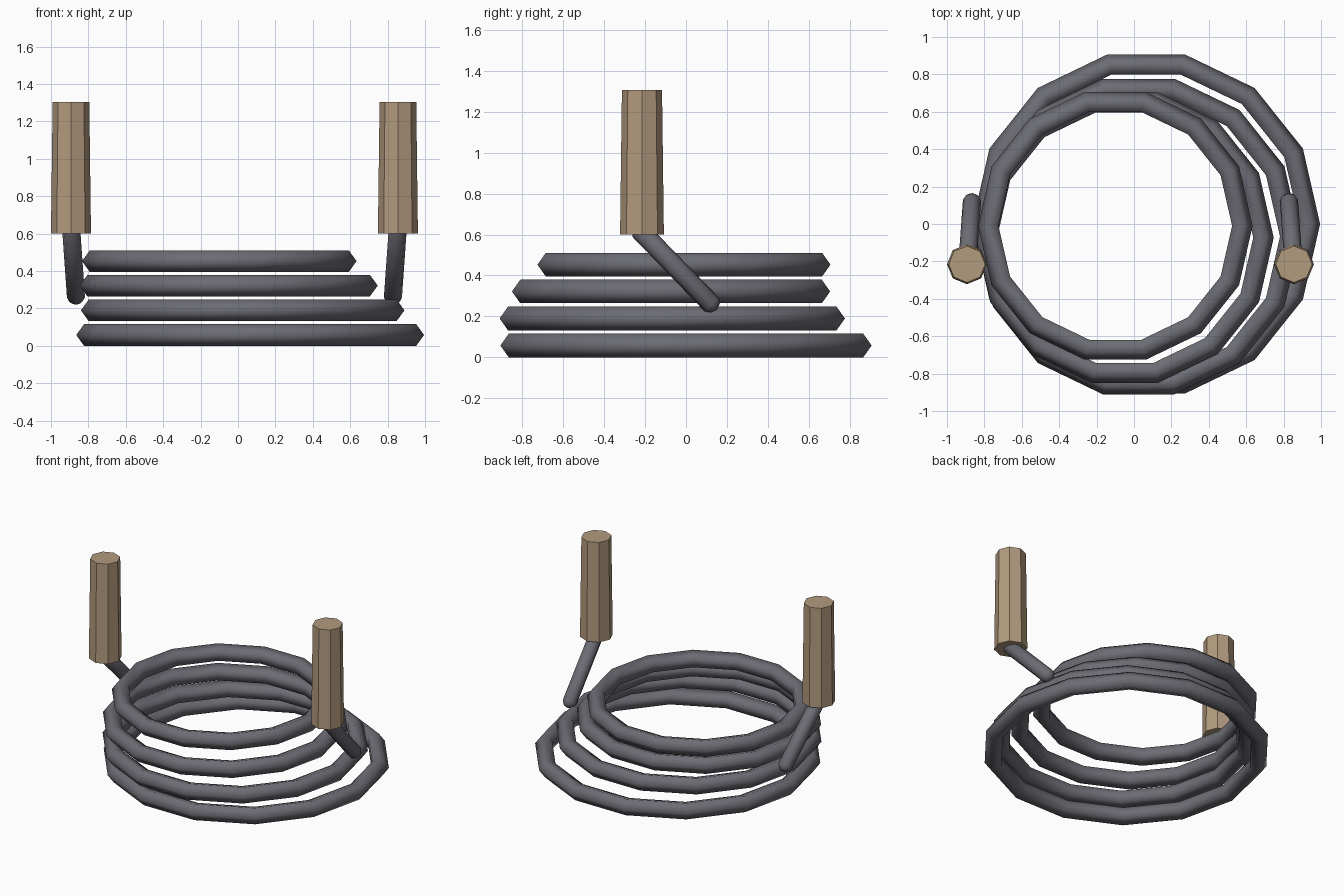
import bpy, bmesh
from mathutils import Vector

cube = bpy.data.objects.get("Cube")
if cube:
    bpy.data.objects.remove(cube)


def material(name, rgb):
    m = bpy.data.materials.new(name)
    m.use_nodes = True
    m.diffuse_color = (*rgb, 1)
    m.node_tree.nodes["Principled BSDF"].inputs["Base Color"].default_value = (*rgb, 1)
    return m


steel = material("dark grey steel", (0.15, 0.15, 0.175))
wood = material("tan wood", (0.45, 0.325, 0.21))


def finish(obj, name, mat, smooth):
    obj.name = name
    obj.data.materials.append(mat)
    for p in obj.data.polygons:
        p.use_smooth = smooth
    return obj


# Stacked wire loops, shrinking and shifting upwards: (x, y, z, outer radius)
TUBE = 0.0605
loops = [(0.065, 0, 0.058, 0.93), (0.025, -0.067, 0.19, 0.865),
         (-0.05, -0.073, 0.322, 0.797), (-0.1, -0.01, 0.453, 0.734)]
for i, (x, y, z, outer) in enumerate(loops):
    bpy.ops.mesh.primitive_torus_add(location=(x, y, z), major_radius=outer - TUBE,
                                     minor_radius=TUBE, major_segments=14, minor_segments=5)
    finish(bpy.context.object, f"wire_loop_{i + 1}", steel, True)


# Round-ended rod: a sphere whose upper half is pulled out along the axis
def rod(name, start, end, radius):
    start, end = Vector(start), Vector(end)
    axis = end - start
    bm = bmesh.new()
    bmesh.ops.create_uvsphere(bm, u_segments=8, v_segments=5, radius=radius)
    for v in bm.verts:
        if v.co.z > 0:
            v.co.z += axis.length
    mesh = bpy.data.meshes.new(name)
    bm.to_mesh(mesh)
    bm.free()
    obj = bpy.data.objects.new(name, mesh)
    bpy.context.collection.objects.link(obj)
    obj.location = start
    obj.rotation_euler = axis.to_track_quat("Z", "Y").to_euler()
    return finish(obj, name, steel, True)


# Two wooden grips, each with a slanted wire end
MID = -0.019
for side, s in (("left", 1), ("right", -1)):
    bpy.ops.mesh.primitive_cone_add(vertices=8, radius1=0.107, radius2=0.098, depth=0.705,
                                    location=(MID + s * 0.874, -0.215, 0.9525))
    finish(bpy.context.object, f"{side}_grip", wood, False)
    rod(f"{side}_wire_end", (MID + s * 0.848, 0.115, 0.27),
        (MID + s * 0.872, -0.215, 0.61), 0.051)
